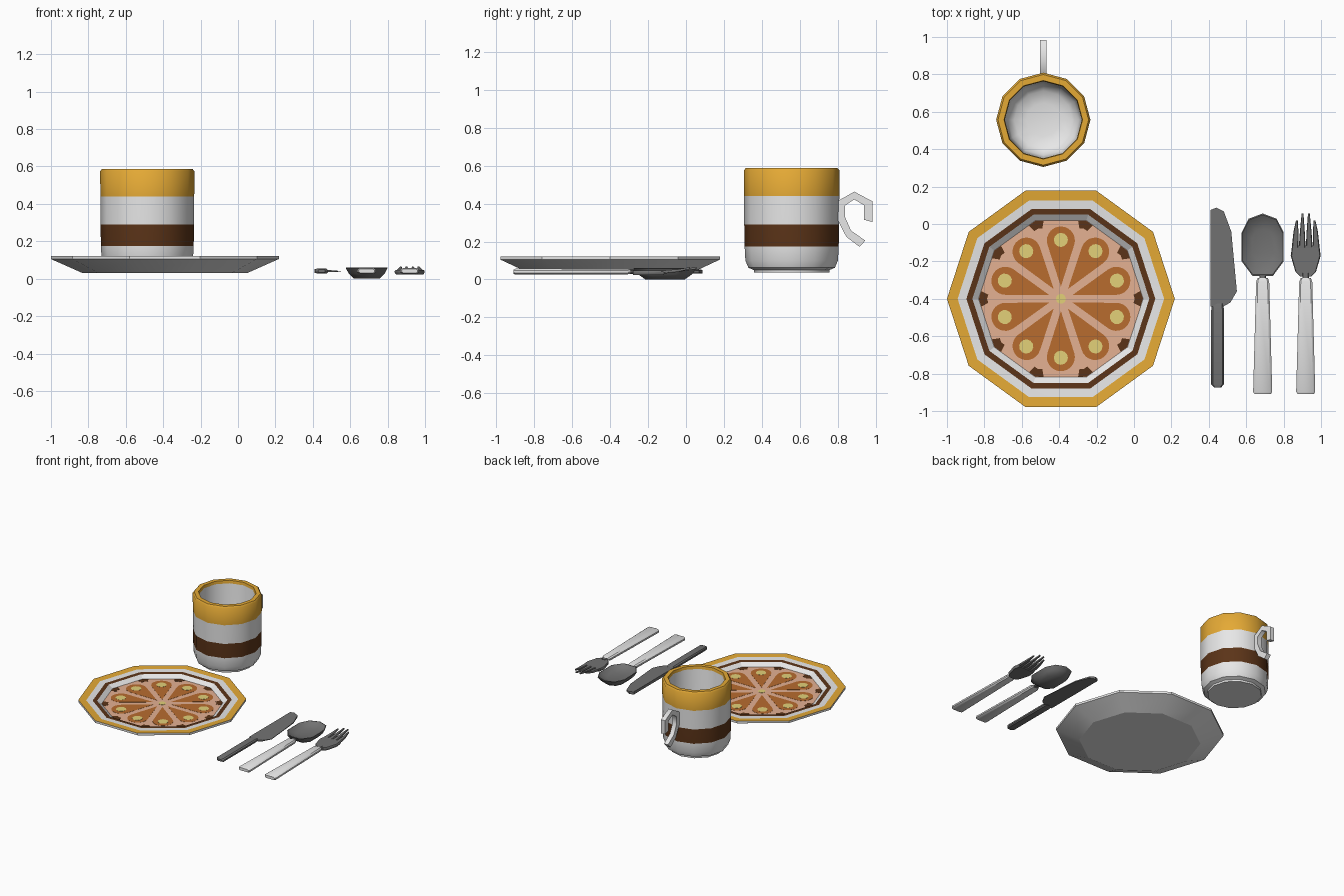
import bpy, bmesh, math

if "Cube" in bpy.data.objects:
    bpy.data.objects.remove(bpy.data.objects["Cube"])


def mat(name, r, g, b):
    m = bpy.data.materials.new(name)
    m.diffuse_color = (r, g, b, 1)
    m.use_nodes = True
    m.node_tree.nodes["Principled BSDF"].inputs["Base Color"].default_value = m.diffuse_color
    return m


white = mat("white_glaze", .82, .82, .82)
gold = mat("gold_band", .78, .40, .036)
brown = mat("dark_brown", .105, .034, .009)
pink = mat("salmon", .78, .44, .29)
rust = mat("rust_petal", .48, .15, .028)
yellow = mat("pale_yellow", .77, .64, .19)
steel = mat("steel", .17, .17, .17)


def loft(bm, rings, bands=None, caps=(0, 0)):
    """Skin closed rings of equal length and cap both ends."""
    vs = [[bm.verts.new(p) for p in ring] for ring in rings]
    n = len(rings[0])
    new = []
    for k in range(len(vs) - 1):
        for i in range(n):
            j = (i + 1) % n
            f = bm.faces.new((vs[k][i], vs[k][j], vs[k + 1][j], vs[k + 1][i]))
            f.material_index = bands[k] if bands else 0
            new.append(f)
    for ring, c in ((vs[0][::-1], caps[0]), (vs[-1], caps[1])):
        f = bm.faces.new(ring)
        f.material_index = c
        new.append(f)
    bmesh.ops.recalc_face_normals(bm, faces=new)


def finish(bm, name, mats, angle=38):
    me = bpy.data.meshes.new(name)
    bm.to_mesh(me)
    bm.free()
    ob = bpy.data.objects.new(name, me)
    bpy.context.collection.objects.link(ob)
    for m in mats:
        me.materials.append(m)
    bpy.ops.object.select_all(action='DESELECT')
    ob.select_set(True)
    bpy.context.view_layer.objects.active = ob
    bpy.ops.object.shade_smooth_by_angle(angle=math.radians(angle))
    return ob


def circle(c, r, z, n):
    return [(c[0] + r * math.cos(2 * math.pi * i / n),
             c[1] + r * math.sin(2 * math.pi * i / n), z) for i in range(n)]


def prism(bm, pts, z0, z1):
    loft(bm, [[(x, y, z0) for x, y in pts], [(x, y, z1) for x, y in pts]])


# Plate: ten-sided dish with painted rim bands
PC, FLOOR = (-.391, -.40), .09
bm = bmesh.new()
profile = [(.44, .03), (.609, .105), (.609, .122), (.552, .119),
           (.505, .116), (.473, .114), (.44, FLOOR)]
loft(bm, [circle(PC, r, z, 10) for r, z in profile],
     [0, 0, 1, 0, 2, 0], (0, 3))
finish(bm, "plate", [white, gold, brown, pink], 20)


# Painted flower: petals, dots and corner marks as thin plates
def turned(pts, a):
    c, s = math.cos(a), math.sin(a)
    return [(PC[0] + x * c - y * s, PC[1] + x * s + y * c) for x, y in pts]


R, D, TIP = .075, .312, .065
half = math.acos(R / (D - TIP))
teardrop = [(TIP, 0)]
for i in range(15):
    t = -math.pi + half + (2 * math.pi - 2 * half) * i / 14
    teardrop.append((D + R * math.cos(t), R * math.sin(t)))
dot = [p[:2] for p in circle((D + .003, 0), .038, 0, 12)]
corner = [(.438, 0), (.425, .041), (.388, .022), (.395, 0), (.388, -.022), (.425, -.041)]
petals, dots, marks = bmesh.new(), bmesh.new(), bmesh.new()
for k in range(10):
    a = math.radians(36 * k)
    prism(petals, turned(teardrop, a + math.radians(18)), FLOOR - .001, FLOOR + .001)
    prism(dots, turned(dot, a + math.radians(18)), FLOOR, FLOOR + .002)
    prism(marks, turned(corner, a), FLOOR - .001, FLOOR + .001)
prism(dots, [p[:2] for p in circle(PC, .027, 0, 10)], FLOOR, FLOOR + .002)
finish(petals, "plate_petals", [rust], 20)
finish(dots, "plate_dots", [yellow], 20)
finish(marks, "plate_corner_marks", [brown], 20)

# Mug: twelve-sided, hollow, striped by height
MC = (-.485, .557)
bm = bmesh.new()
profile = [(.198, .036), (.2, .05), (.228, .062), (.244, .1), (.248, .175),
           (.25, .29), (.251, .44), (.252, .575), (.242, .587), (.21, .587),
           (.206, .565), (.202, .16), (.19, .105), (.155, .075), (.09, .06)]
loft(bm, [circle(MC, r, z, 12) for r, z in profile],
     [0, 0, 0, 0, 1, 0, 2, 2, 2, 2, 0, 0, 0, 0], (0, 0))
finish(bm, "mug", [white, brown, gold], 42)

# Mug handle: hook built from rectangular sections (outer and inner edge)
outer = [(.945, .205), (.87, .258), (.838, .33), (.838, .39),
         (.887, .422), (.938, .392), (.938, .315)]
inner = [(.915, .172), (.845, .225), (.797, .32), (.797, .412),
         (.887, .463), (.983, .412), (.983, .303)]
bm = bmesh.new()
rings = []
for (y0, z0), (y1, z1) in zip(outer, inner):
    rings.append([(MC[0] - .018, y0, z0), (MC[0] + .018, y0, z0),
                  (MC[0] + .018, y1, z1), (MC[0] - .018, y1, z1)])
loft(bm, rings)
finish(bm, "mug_handle", [white], 60)


# Cutlery helpers
def section(cx, y, w, h, z=.041):
    """Flattened octagon across the length of a handle."""
    pts = [(1, -.4), (1, .4), (.75, 1), (-.75, 1),
           (-1, .4), (-1, -.4), (-.75, -1), (.75, -1)]
    return [(cx + a * w, y, z + b * h) for a, b in pts]


def handle(cx, name):
    bm = bmesh.new()
    loft(bm, [section(cx, y, w, h) for y, w, h in
              [(-.91, .043, .011), (-.897, .051, .016), (-.31, .035, .015),
               (-.29, .028, .009)]])
    finish(bm, name + "_handle", [white])
    bm = bmesh.new()
    loft(bm, [section(cx, y, .018, .009) for y in (-.305, -.262)])
    finish(bm, name + "_neck", [steel])


# Knife
bm = bmesh.new()
blade = [(.41, -.44), (.41, .075), (.44, .087), (.48, .068),
         (.52, -.04), (.55, -.36), (.515, -.42), (.48, -.44)]
edge = [(x - .41) / .14 for x, y in blade]
loft(bm, [[(x, y, .031 + .007 * e) for (x, y), e in zip(blade, edge)],
          [(x, y, .053 - .012 * e) for (x, y), e in zip(blade, edge)]])
finish(bm, "knife_blade", [steel], 25)
bm = bmesh.new()
loft(bm, [section(.447, y, w, h) for y, w, h in
          [(-.875, .018, .008), (-.857, .034, .014), (-.46, .034, .014), (-.425, .03, .009)]])
finish(bm, "knife_handle", [steel])

# Spoon: bowl lofted from a scaled outline, outside then inside
SX, SY = .688, -.11
side = [(.055, -.167), (.112, -.09), (.112, .065), (.075, .138)]
outline = side + [(0, .166)] + [(-x, y) for x, y in reversed(side)]
bm = bmesh.new()
loft(bm, [[(SX + x * s, SY + y * s, z) for x, y in outline] for s, z in
          [(.62, 0), (.86, .028), (1, .058), (.96, .06), (.8, .043), (.5, .03)]])
finish(bm, "spoon_bowl", [steel], 45)
handle(SX, "spoon")

# Fork: palm plus four tapered tines that sweep upward
FX = .918
bm = bmesh.new()
right = [(.03, -.28), (.055, -.255), (.08, -.17), (.073, -.115)]
palm = right + [(-x, y) for x, y in reversed(right)]
loft(bm, [[(FX + x * s, y, z) for x, y in palm]
          for s, z in [(.92, .023), (1, .033), (1, .042), (.94, .047)]])
for x0, x1, tip in [(-.057, -.047, .02), (-.019, -.017, .055),
                    (.019, .017, .055), (.057, .047, .02)]:
    stations = [(-.14, 0, .019, .037), (-.04, .5, .013, .047), (tip, 1, .005, .06)]
    loft(bm, [section(FX + x0 + (x1 - x0) * t, y, w, .009 - .004 * t, z)
              for y, t, w, z in stations])
finish(bm, "fork_head", [steel])
handle(FX, "fork")
